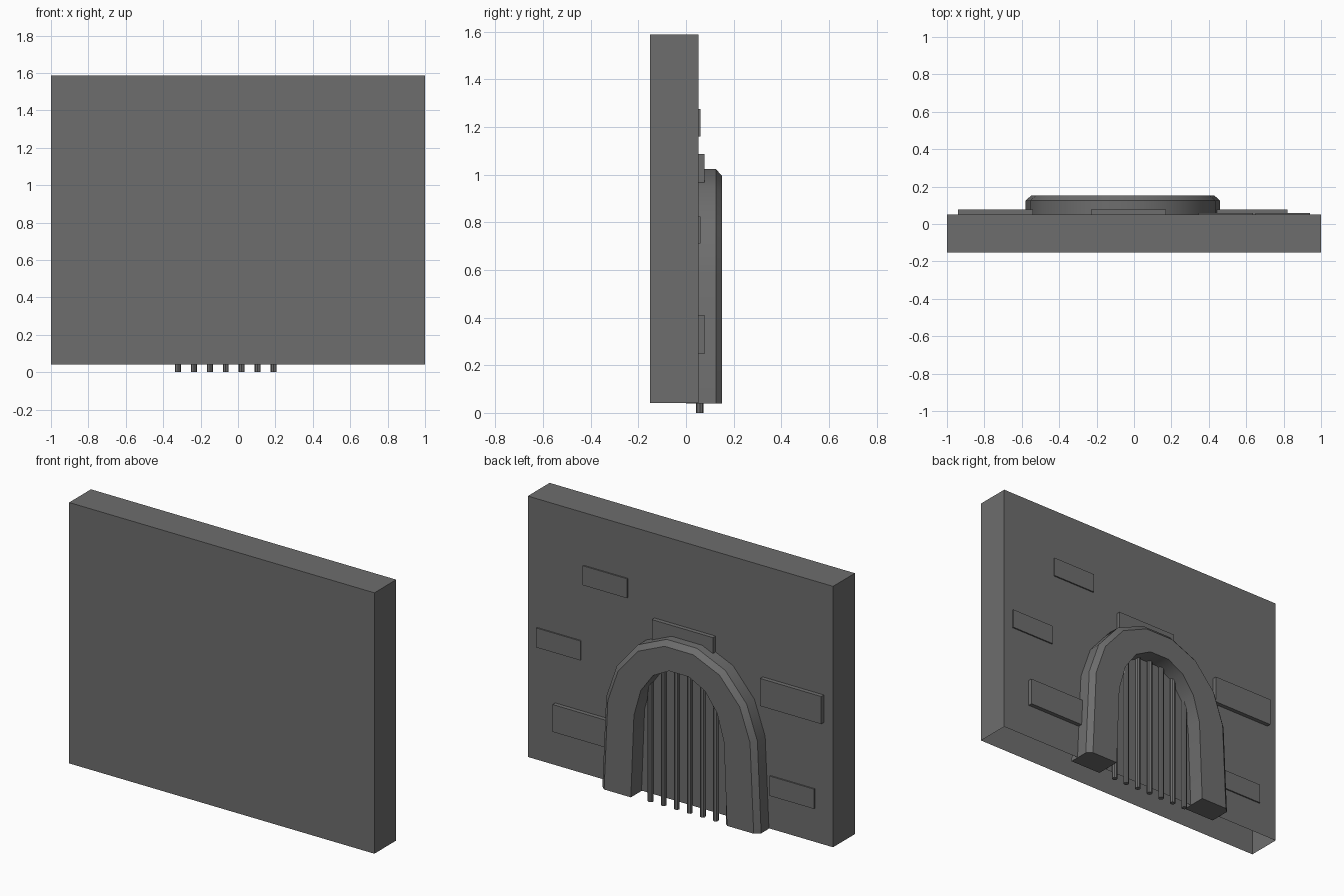
import bpy, bmesh, math
from mathutils import Vector

if "Cube" in bpy.data.objects:
    bpy.data.objects.remove(bpy.data.objects["Cube"])

CX = -0.06  # arch centre line

# Dark grey stone and iron
dark = bpy.data.materials.new("dark_grey")
dark.diffuse_color = (0.155, 0.155, 0.155, 1)
dark.use_nodes = True
dark.node_tree.nodes["Principled BSDF"].inputs["Base Color"].default_value = dark.diffuse_color


def finish(name, bm):
    bmesh.ops.recalc_face_normals(bm, faces=bm.faces)
    me = bpy.data.meshes.new(name)
    bm.to_mesh(me)
    bm.free()
    me.materials.append(dark)
    ob = bpy.data.objects.new(name, me)
    bpy.context.collection.objects.link(ob)
    return ob


def smooth(ob):
    bpy.ops.object.select_all(action='DESELECT')
    ob.select_set(True)
    bpy.context.view_layer.objects.active = ob
    bpy.ops.object.shade_smooth_by_angle(angle=math.radians(32))


def box(name, x, y, z, open_bottom=False):
    bm = bmesh.new()
    bmesh.ops.create_cube(bm, size=1)
    for v in bm.verts:
        v.co = [lo + (c + 0.5) * (hi - lo) for c, (lo, hi) in zip(v.co, (x, y, z))]
    if open_bottom:
        bottom = [f for f in bm.faces if f.calc_center_median().z < z[0] + 1e-4]
        bmesh.ops.delete(bm, geom=bottom, context='FACES_ONLY')
    return finish(name, bm)


# Wall slab, open underneath
box("wall", (-1, 1), (-0.152, 0.052), (0.042, 1.587), open_bottom=True)

# Raised stones: x range, front depth, z range
stones = [
    ((0.345, 0.635), 0.06, (1.16, 1.275)),
    ((0.65, 0.94), 0.06, (0.71, 0.825)),
    ((0.42, 0.82), 0.077, (0.248, 0.41)),
    ((-0.23, 0.17), 0.077, (0.925, 1.087)),
    ((-0.94, -0.54), 0.077, (0.765, 0.928)),
    ((-0.88, -0.59), 0.06, (0.24, 0.357)),
]
for i, (x, y, z) in enumerate(stones):
    box(f"stone_{i + 1}", x, (0.04, y), z)

# Arch half outlines (distance from centre line, height), mirrored to full
outer_half = [(0.52, 0.04), (0.495, 0.58), (0.425, 0.78), (0.285, 0.942), (0.1, 1.023)]
inner_half = [(0.315, 0.04), (0.295, 0.53), (0.25, 0.69), (0.17, 0.80), (0.065, 0.855)]


def full(half):
    return ([Vector((CX - x, 0, z)) for x, z in half]
            + [Vector((CX + x, 0, z)) for x, z in reversed(half)])


# Arch surround with chamfered outer front edge
bm = bmesh.new()
rings = []
for o, n in zip(full(outer_half), full(inner_half)):
    inset = o + (n - o).normalized() * 0.03
    pts = [(n, 0.0), (n, 0.152), (inset, 0.152), (o, 0.125), (o, 0.0)]
    rings.append([bm.verts.new((p.x, y, p.z)) for p, y in pts])
for a, b in zip(rings, rings[1:]):
    for k in range(5):
        m = (k + 1) % 5
        bm.faces.new((a[k], a[m], b[m], b[k]))
bm.faces.new(rings[0])
bm.faces.new(rings[-1])
smooth(finish("arch", bm))


def inner_height(d):
    pts = inner_half
    if d <= pts[-1][0]:
        return pts[-1][1]
    for (x0, z0), (x1, z1) in zip(pts, pts[1:]):
        if x1 <= d <= x0:
            return z0 + (z1 - z0) * (x0 - d) / (x0 - x1)
    return pts[0][1]


# Gate bars running up into the arch
for i in range(7):
    x = -0.322 + i * 0.0855
    top = inner_height(abs(x - CX)) + 0.04
    bpy.ops.mesh.primitive_cylinder_add(vertices=8, radius=0.016, depth=top,
                                        location=(x, 0.058, top / 2))
    bar = bpy.context.object
    bar.name = f"gate_bar_{i + 1}"
    bar.data.materials.append(dark)
